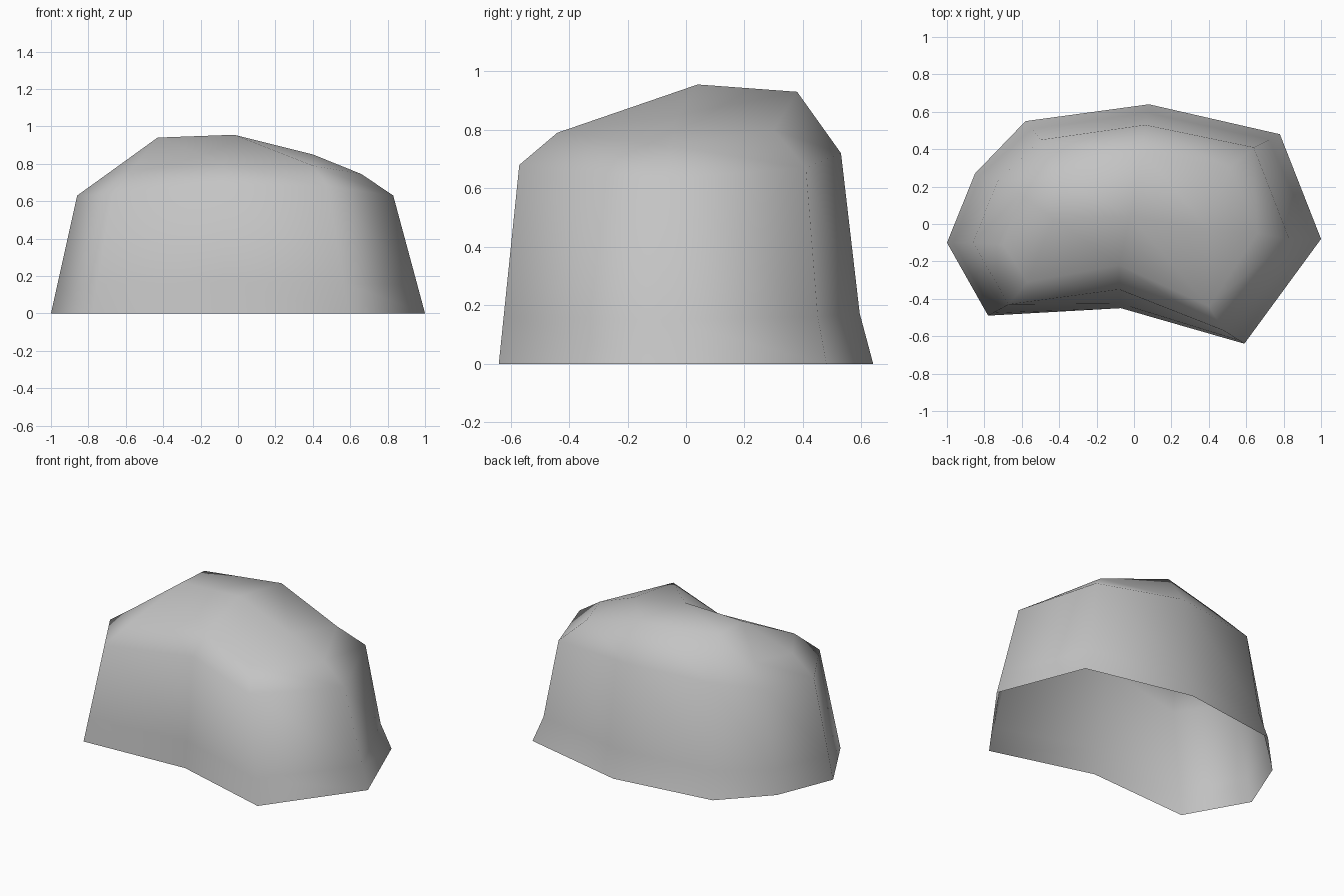
import bpy
import bmesh
from mathutils import Vector

default_cube = bpy.data.objects.get("Cube")
if default_cube:
    bpy.data.objects.remove(default_cube, do_unlink=True)


def flat_material(name, colour):
    material = bpy.data.materials.new(name)
    material.use_nodes = True
    material.diffuse_color = colour
    shader = material.node_tree.nodes["Principled BSDF"]
    shader.inputs["Base Color"].default_value = colour
    shader.inputs["Roughness"].default_value = 0.9
    return material


# Outlines run from the -x end, round the back, to the front
ground_outline = [(-1, -.1), (-.85, .27), (-.58, .55), (.08, .64), (.78, .48),
                  (1, -.08), (.59, -.64), (-.07, -.45), (-.78, -.49)]
shoulder_outline = [(-.86, -.1, .63), (-.73, .23, .65), (-.5, .45, .71),
                    (.06, .53, .72), (.64, .41, .67), (.83, -.08, .63),
                    (.48, -.57, .68), (-.08, -.35, .69), (-.67, -.43, .64)]

# Named corners of the crown, in the same order round the stone
crown_corners = {
    "left_end": (-.7, -.11, .745), "left_back": (-.61, .16, .77),
    "ridge_back": (-.42, .25, .935), "back": (.05, .38, .93),
    "right_back": (.51, .3, .8), "right_end": (.66, -.05, .745),
    "right_front": (.4, -.44, .79), "front": (-.08, -.22, .8),
    "left_front": (-.57, -.31, .765),
}
summit_points = {"ridge": (-.43, .03, .94), "peak": (-.02, .04, .955),
                 "slope": (.4, -.03, .85)}
crown_patches = [
    "left_end left_back ridge", "left_end ridge left_front",
    "left_back ridge_back ridge", "ridge_back back peak ridge",
    "back right_back slope peak", "right_back right_end slope",
    "right_end right_front slope", "right_front front peak slope",
    "front left_front ridge peak",
]

bm = bmesh.new()


def add_ring(points):
    return [bm.verts.new(p) for p in points]


def bridge(lower, upper):
    count = len(lower)
    for i in range(count):
        j = (i + 1) % count
        bm.faces.new((lower[i], lower[j], upper[j], upper[i]))


# The foot flares out a little more along the back
ground = [Vector((x, y, 0)) for x, y in ground_outline]
foot = []
for low, high in zip(ground, map(Vector, shoulder_outline)):
    point = low.lerp(high, .24)
    if low.y > .4:
        inset = low.lerp(high, .42)
        point.x, point.y = inset.x, inset.y
    foot.append(point)

# Walls, open underneath
rings = [add_ring(points) for points in
         (ground, foot, shoulder_outline, crown_corners.values())]
for lower, upper in zip(rings, rings[1:]):
    bridge(lower, upper)

# Crown
corner = dict(zip(crown_corners, rings[-1]))
for name, point in summit_points.items():
    corner[name] = bm.verts.new(point)
for patch in crown_patches:
    bm.faces.new([corner[name] for name in patch.split()])

# All faces are wound to point outwards
bmesh.ops.recalc_face_normals(bm, faces=bm.faces[:])
bm.normal_update()
if sum(f.normal.z * f.calc_area() for f in bm.faces) < 0:
    bmesh.ops.reverse_faces(bm, faces=bm.faces[:])
for face in bm.faces:
    face.smooth = True

mesh = bpy.data.meshes.new("boulder")
bm.to_mesh(mesh)
bm.free()
mesh.materials.append(flat_material("stone grey", (.55, .55, .55, 1)))
boulder = bpy.data.objects.new("boulder", mesh)
bpy.context.collection.objects.link(boulder)
